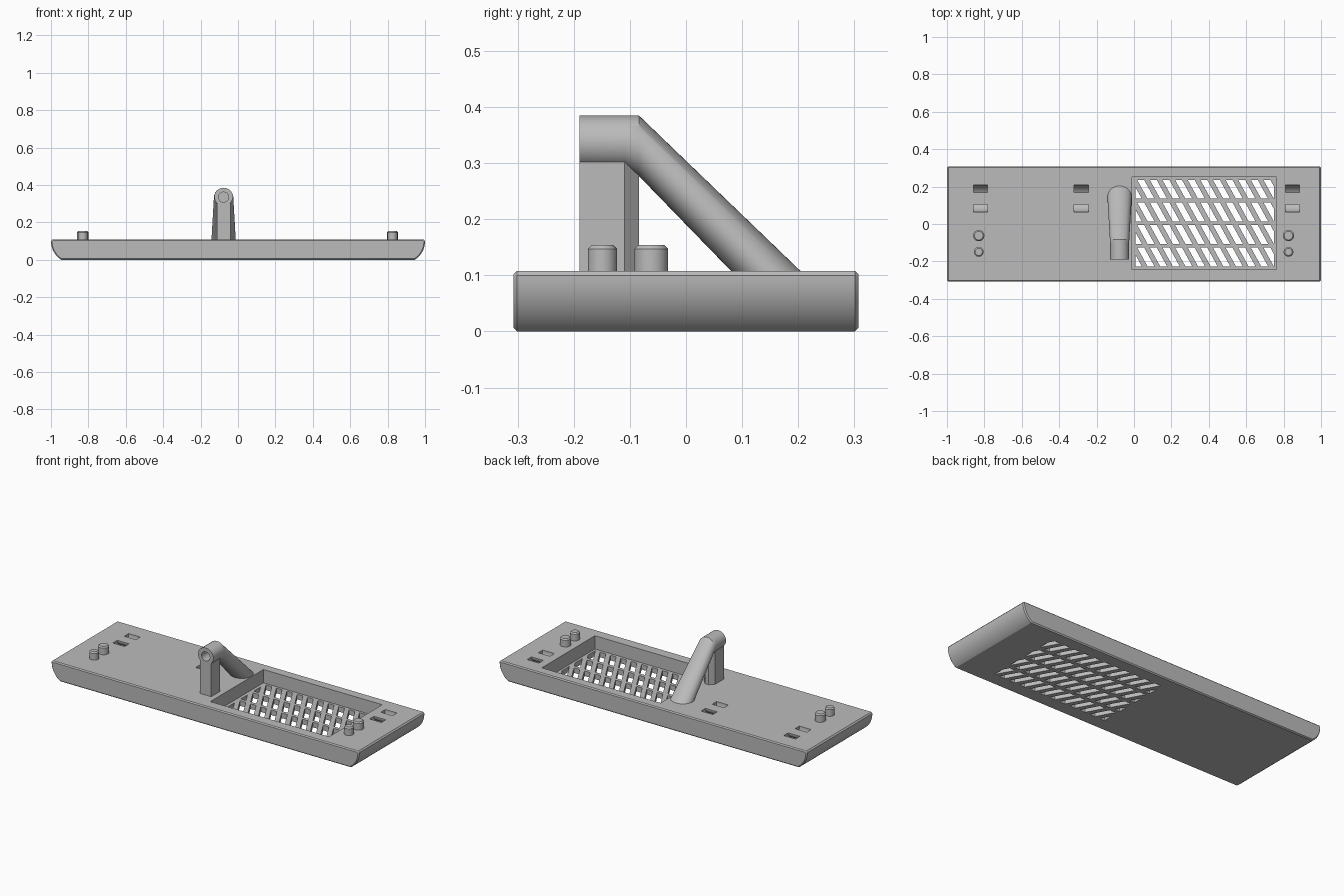
import bpy, bmesh, math
from mathutils import Matrix, Vector

cube = bpy.data.objects.get("Cube")
if cube:
    bpy.data.objects.remove(cube, do_unlink=True)

grey = bpy.data.materials.new("plain grey")
grey.use_nodes = True
tone = (0.5, 0.5, 0.5, 1)
grey.diffuse_color = tone
grey.node_tree.nodes["Principled BSDF"].inputs["Base Color"].default_value = tone

TOP = 0.108        # deck height
ARM_X = -0.077     # centre line of the post and arm


def finish(name, bm):
    bmesh.ops.recalc_face_normals(bm, faces=bm.faces)
    mesh = bpy.data.meshes.new(name)
    bm.to_mesh(mesh)
    bm.free()
    mesh.materials.append(grey)
    obj = bpy.data.objects.new(name, mesh)
    bpy.context.collection.objects.link(obj)
    return obj


def select(obj):
    bpy.ops.object.select_all(action='DESELECT')
    obj.select_set(True)
    bpy.context.view_layer.objects.active = obj


def smooth(obj):
    select(obj)
    bpy.ops.object.shade_smooth_by_angle(angle=math.radians(30))


def cut(obj, cutter):
    cutter.hide_render = True
    mod = obj.modifiers.new("cut", 'BOOLEAN')
    mod.object, mod.operation, mod.solver = cutter, 'DIFFERENCE', 'EXACT'
    select(obj)
    bpy.ops.object.modifier_apply(modifier=mod.name)
    bpy.data.objects.remove(cutter, do_unlink=True)


def prism(bm, points, offset):
    """Extrude a closed outline of 3D points along an offset."""
    face = bm.faces.new([bm.verts.new(p) for p in points])
    new = bmesh.ops.extrude_face_region(bm, geom=[face])["geom"]
    moved = [v for v in new if isinstance(v, bmesh.types.BMVert)]
    bmesh.ops.translate(bm, verts=moved, vec=Vector(offset))


def loft(bm, rings):
    """Skin a list of equal rings and cap both ends."""
    loops = [[bm.verts.new(p) for p in ring] for ring in rings]
    n = len(loops[0])
    for a, b in zip(loops, loops[1:]):
        for i in range(n):
            j = (i + 1) % n
            bm.faces.new((a[i], a[j], b[j], b[i]))
    bm.faces.new(loops[0])
    bm.faces.new(loops[-1])


def ring(cx, cy, cz, rx, ry, rz, n=48):
    angles = [2 * math.pi * i / n for i in range(n)]
    return [(cx + rx * math.cos(a), cy + ry * math.sin(a), cz + rz * math.sin(a)) for a in angles]


# Base tray: deck with curved ends and slightly broken edges
R, sweep, steps = 0.118, math.radians(58), 16
side = [(1 - R + R * math.cos(sweep * i / steps), 0.1 - R * math.sin(sweep * i / steps))
        for i in range(steps + 1)]
side[-1] = (side[-1][0], 0)
half = [(0.993, TOP)] + side
outline = half + [(-x, z) for x, z in reversed(half)]
bm = bmesh.new()
prism(bm, [(x, -0.307, z) for x, z in outline], (0, 0.614, 0))
rims = [e for e in bm.edges if abs(e.verts[0].co.y - e.verts[1].co.y) < 1e-4]
bmesh.ops.bevel(bm, geom=rims, offset=0.006, segments=1, affect='EDGES')
tray = finish("base_tray", bm)

# Recess above the grille, and curved strap tunnels
bm = bmesh.new()
prism(bm, [(-0.01, -0.243, 0.03), (0.762, -0.243, 0.03),
           (0.762, 0.25, 0.03), (-0.01, 0.25, 0.03)], (0, 0, 0.2))
arc = [math.pi * i / 24 for i in range(25)]
for x in (-0.858, -0.32, 0.81):
    section = [(r * math.cos(a), -r * math.sin(a))
               for r, turn in ((0.073, arc), (0.032, arc[::-1])) for a in turn]
    # Lift the two mouths clear of the deck
    section = [(y, z + 0.02 if abs(z) < 1e-6 else z) for y, z in section]
    prism(bm, [(x, 0.137 + y, TOP + z) for y, z in section], (0.076, 0, 0))
cut(tray, finish("recess_cutter", bm))

# Slanted grille slots in four rows, trimmed at the recess sides
bm = bmesh.new()
for row in range(4):
    top = 0.235 - 0.1205 * row
    for i in range(13):
        x = -0.05 + 0.0675 * i
        corners = ((x, top), (x + 0.037, top), (x + 0.092, top - 0.1), (x + 0.055, top - 0.1))
        bm.faces.new([bm.verts.new((px, py, -0.05)) for px, py in corners])
for x, normal in ((0.008, -1), (0.748, 1)):
    bmesh.ops.bisect_plane(bm, geom=bm.verts[:] + bm.edges[:] + bm.faces[:],
                           plane_co=(x, 0, 0), plane_no=(normal, 0, 0), clear_outer=True)
new = bmesh.ops.extrude_face_region(bm, geom=bm.faces[:])["geom"]
bmesh.ops.translate(bm, verts=[v for v in new if isinstance(v, bmesh.types.BMVert)],
                    vec=Vector((0, 0, 0.11)))
cut(tray, finish("slot_cutter", bm))
smooth(tray)

# Chamfered pegs, a thin and a thick one at each end
for label, x in (("right", -0.83), ("left", 0.826)):
    for kind, y, r in (("front", -0.149, 0.026), ("rear", -0.062, 0.03)):
        bm = bmesh.new()
        loft(bm, [[(px, py, z) for px, py, _ in ring(x, y, 0, rr, rr, 0, 32)]
                  for z, rr in ((TOP - 0.01, r), (0.147, r), (0.154, r - 0.007))])
        smooth(finish(f"{label}_{kind}_peg", bm))

# Upright post with chamfered rear corners
bm = bmesh.new()
plan = [(-0.036, -0.19), (0.036, -0.19), (0.036, -0.11), (0.012, -0.084),
        (-0.012, -0.084), (-0.036, -0.11)]
prism(bm, [(ARM_X + x, y, TOP - 0.01) for x, y in plan], (0, 0, 0.204))
finish("post", bm)

# Round head and sloping arm, skinned as one tapering tube
bm = bmesh.new()
loft(bm, [ring(ARM_X, -0.19, 0.337, 0.05, 0, 0.048),
          ring(ARM_X, -0.108, 0.337, 0.05, 0, 0.048),
          ring(ARM_X, -0.084, 0.331, 0.052, 0, 0.054),
          ring(ARM_X, 0.145, TOP - 0.003, 0.065, 0.062, 0)])
arm = finish("head_and_arm", bm)

# Bore in the front of the head
bm = bmesh.new()
loft(bm, [ring(ARM_X, y, 0.335, 0.027, 0, 0.027) for y in (-0.25, -0.1)])
cut(arm, finish("bore_cutter", bm))
smooth(arm)
